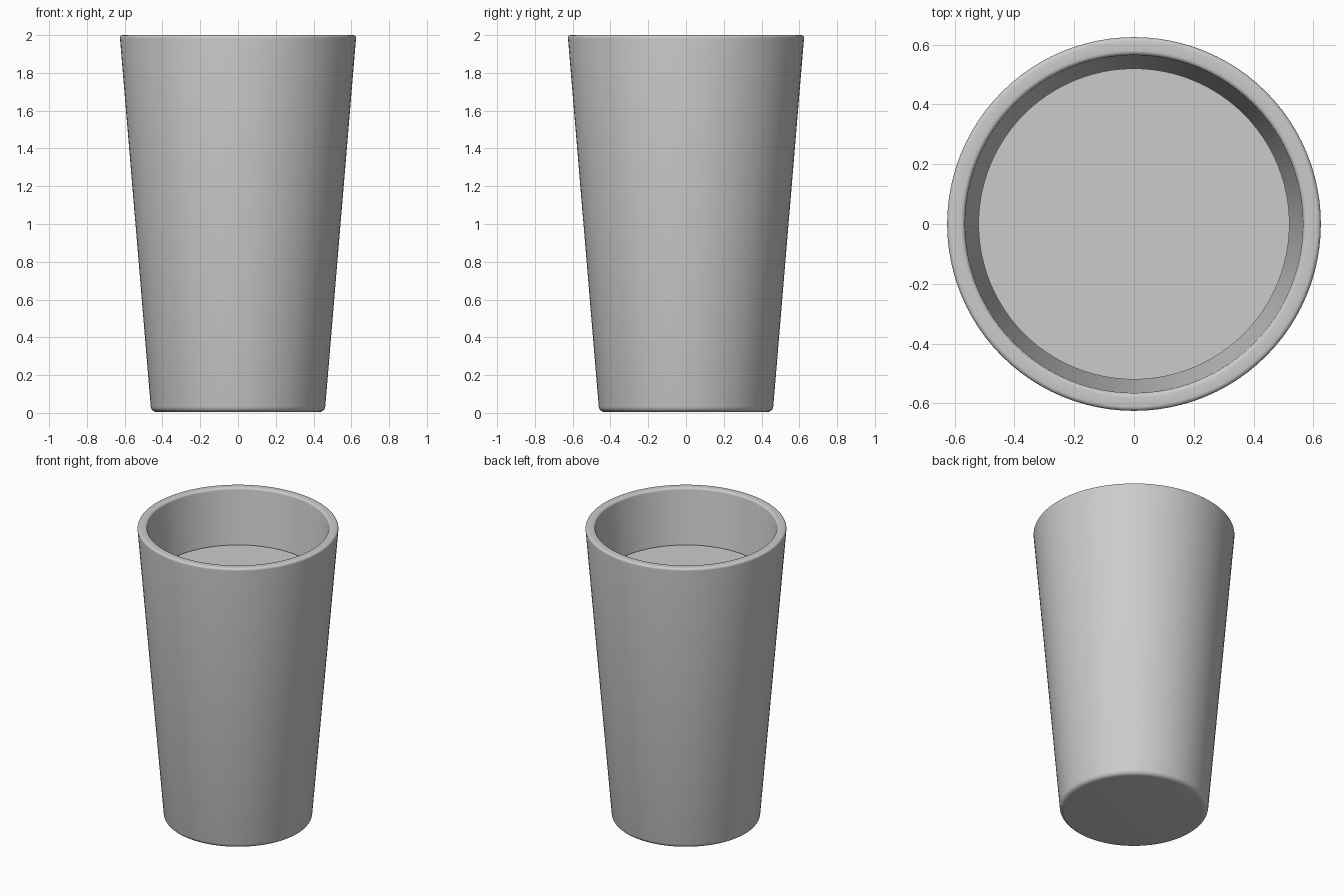
import bpy, bmesh
from math import pi, cos, sin, radians

if "Cube" in bpy.data.objects:
    bpy.data.objects.remove(bpy.data.objects["Cube"])

SEGMENTS = 96


def lathe(name, profile):
    """Revolve an (r, z) profile, starting and ending on the axis, around z."""
    bm = bmesh.new()
    verts = [bm.verts.new((r, 0, z)) for r, z in profile]
    edges = [bm.edges.new(pair) for pair in zip(verts, verts[1:])]
    bmesh.ops.spin(bm, geom=verts + edges, cent=(0, 0, 0), axis=(0, 0, 1),
                   angle=2 * pi, steps=SEGMENTS, use_merge=True)
    bmesh.ops.remove_doubles(bm, verts=bm.verts, dist=1e-5)
    bmesh.ops.recalc_face_normals(bm, faces=bm.faces)
    mesh = bpy.data.meshes.new(name)
    bm.to_mesh(mesh)
    bm.free()
    obj = bpy.data.objects.new(name, mesh)
    bpy.context.collection.objects.link(obj)
    bpy.ops.object.select_all(action='DESELECT')
    bpy.context.view_layer.objects.active = obj
    obj.select_set(True)
    bpy.ops.object.shade_smooth_by_angle(angle=radians(35))
    return obj


def fillet(r, z, radius, start, end, steps=5):
    """Arc of (r, z) points for a rounded corner, angles in degrees."""
    angles = [radians(start + (end - start) * i / steps) for i in range(steps + 1)]
    return [(r + radius * cos(a), z + radius * sin(a)) for a in angles]


# Tapered cup: rounded foot, thin rounded rim, inner wall parallel to the outside
cup_profile = (
    [(0, 0.005)]
    + fillet(0.432, 0.035, 0.03, -90, -5)
    + fillet(0.61, 1.985, 0.015, -5, 90)
    + fillet(0.58, 1.985, 0.015, 90, 175)
    + fillet(0.39, 0.095, 0.03, -5, -90)
    + [(0, 0.065)]
)
lathe("cup", cup_profile)

# Flat drink surface just below the rim
lathe("drink_surface", [(0, 1.63), (0.52, 1.63), (0.52, 1.62), (0, 1.62)])
